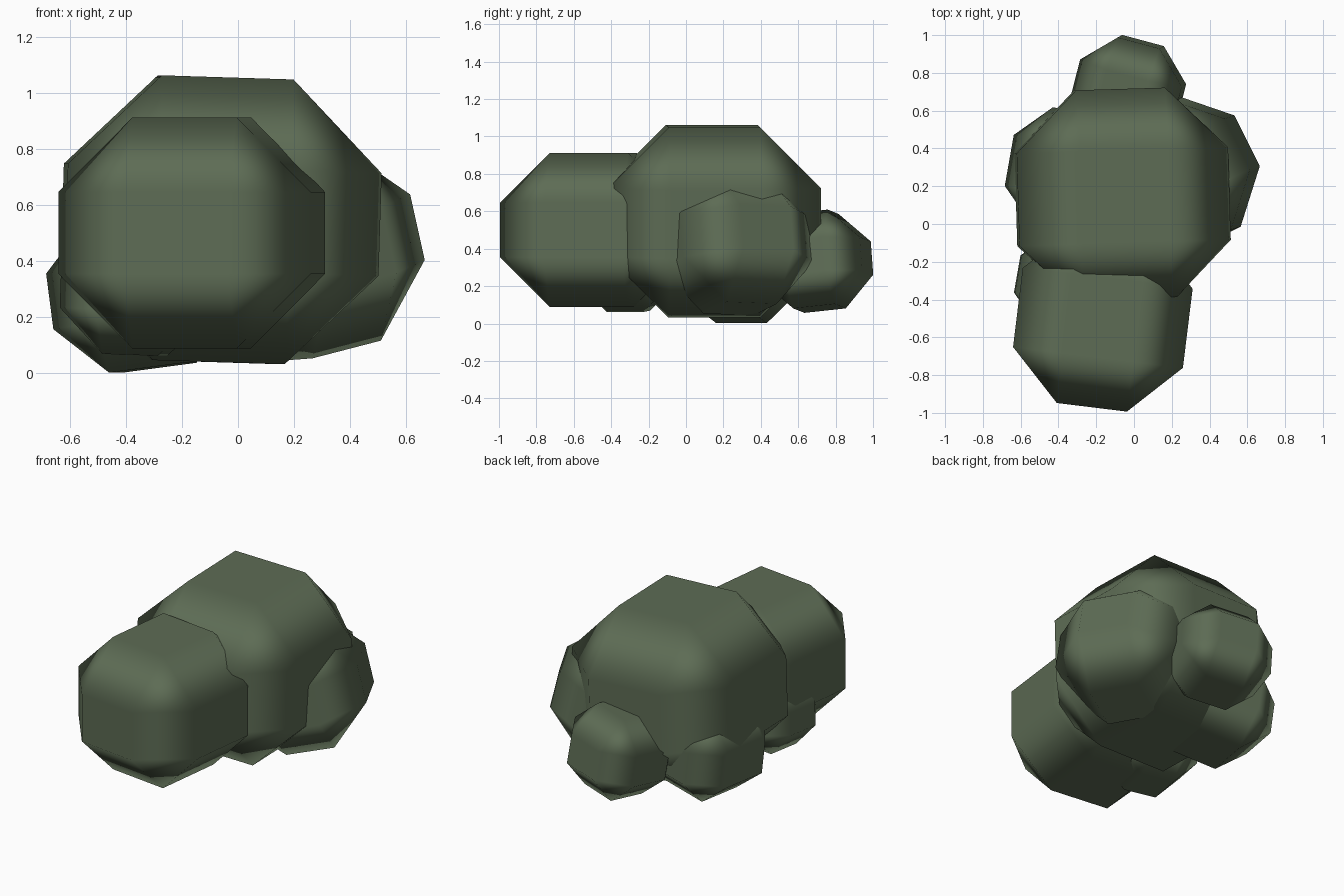
import bpy
from math import radians

if "Cube" in bpy.data.objects:
    bpy.data.objects.remove(bpy.data.objects["Cube"])

# Dark leaf green
leaf = bpy.data.materials.new("leaf_green")
leaf.diffuse_color = (0.11, 0.15, 0.09, 1)
leaf.use_nodes = True
leaf.node_tree.nodes["Principled BSDF"].inputs["Base Color"].default_value = leaf.diffuse_color


def clump(name, centre, half, bevel, turn):
    """One foliage clump: a box with wide single-segment chamfers."""
    bpy.ops.mesh.primitive_cube_add(size=2, location=centre)
    ob = bpy.context.object
    ob.name = name
    for v in ob.data.vertices:
        v.co = [c * h for c, h in zip(v.co, half)]
    ob.rotation_euler = [radians(a) for a in turn]
    for p in ob.data.polygons:
        p.use_smooth = True
    mod = ob.modifiers.new("chamfer", 'BEVEL')
    mod.width = bevel
    mod.segments = 1
    mod.limit_method = 'NONE'
    mod.harden_normals = True
    ob.data.materials.append(leaf)


# Large clumps
clump("main_clump", (-0.06, 0.145, 0.547), (0.56, 0.57, 0.508), 0.325, (0, 1.8, 1.7))
clump("front_clump", (-0.165, -0.497, 0.50), (0.453, 0.477, 0.412), 0.266, (0, 0, -7))

# Smaller clumps around the base
clump("right_clump", (0.243, 0.264, 0.43), (0.38, 0.39, 0.36), 0.24, (-2, -13, 27))
clump("back_clump", (-0.033, 0.695, 0.333), (0.28, 0.28, 0.255), 0.165, (6, -6, -15))
clump("left_clump", (-0.34, 0.28, 0.297), (0.315, 0.317, 0.28), 0.18, (0, -7.5, -10))
clump("front_left_clump", (-0.36, -0.31, 0.295), (0.26, 0.26, 0.23), 0.16, (0, 2, -10))
